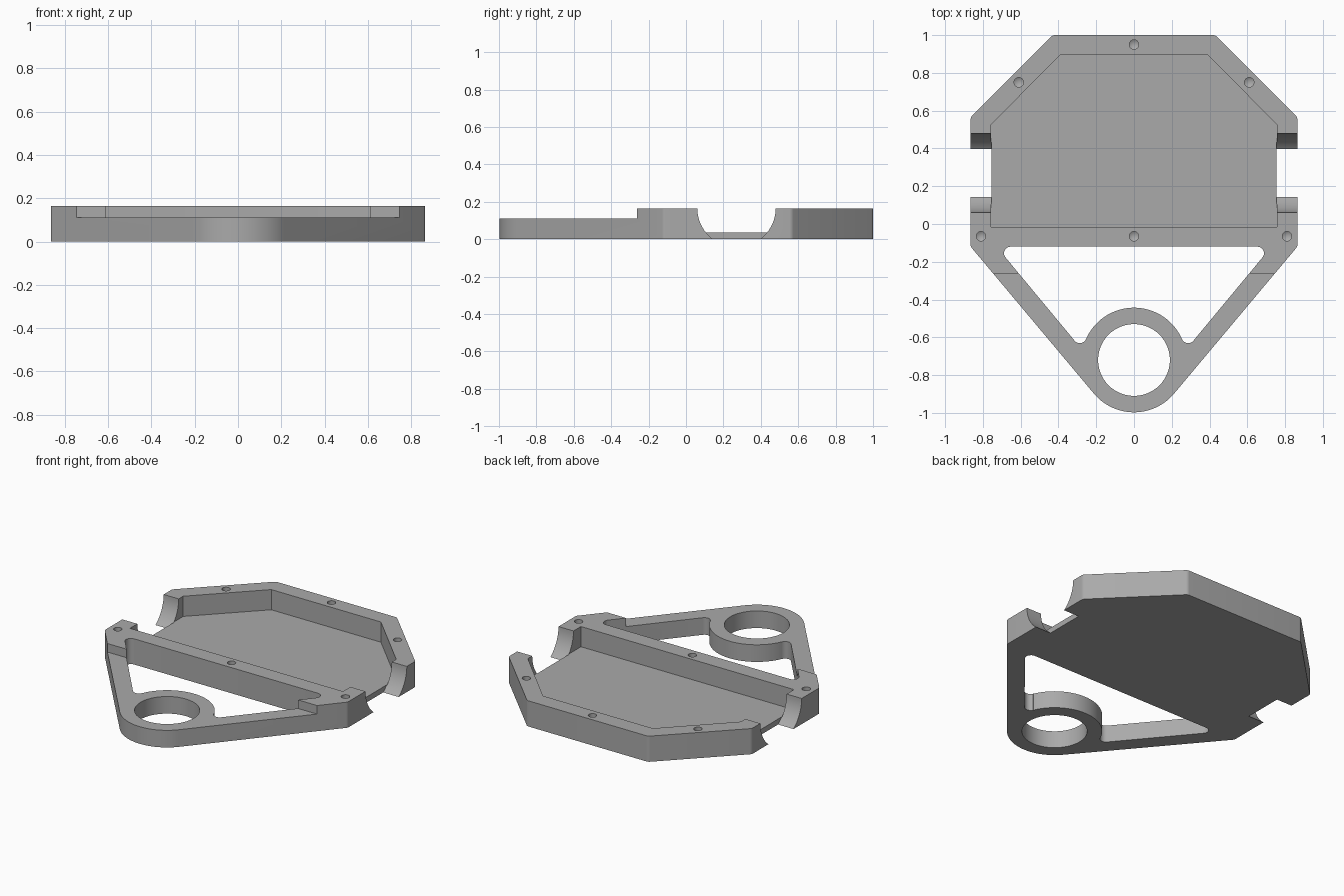
import bpy, bmesh
from math import sin, cos, pi, radians
from mathutils import Matrix, Vector

cube = bpy.data.objects.get("Cube")
if cube:
    bpy.data.objects.remove(cube, do_unlink=True)

HEIGHT, ARM_HEIGHT, FLOOR = 0.165, 0.11, 0.035
RING_Y, RING_R, BORE_R = -0.72, 0.277, 0.19
ARM = -40.4          # direction of the arm's outward normal, degrees

grey = bpy.data.materials.new("plain grey")
grey.use_nodes = True
grey.diffuse_color = (0.4, 0.4, 0.4, 1)
grey.node_tree.nodes["Principled BSDF"].inputs["Base Color"].default_value = (0.4, 0.4, 0.4, 1)


def arc(cx, cy, r, start, end, steps=8):
    angles = [radians(start + (end - start) * i / steps) for i in range(steps + 1)]
    return [(cx + r * cos(a), cy + r * sin(a)) for a in angles]


def mirrored(half):
    return half + [(-x, y) for x, y in reversed(half) if abs(x) > 1e-5]


def make_object(name, bm):
    bmesh.ops.recalc_face_normals(bm, faces=bm.faces)
    mesh = bpy.data.meshes.new(name)
    bm.to_mesh(mesh)
    bm.free()
    mesh.materials.append(grey)
    obj = bpy.data.objects.new(name, mesh)
    bpy.context.collection.objects.link(obj)
    return obj


def prism(name, outline, z0, z1):
    bm = bmesh.new()
    face = bm.faces.new([bm.verts.new((x, y, z0)) for x, y in outline])
    top = bmesh.ops.extrude_face_region(bm, geom=[face])["geom"]
    bmesh.ops.translate(bm, vec=(0, 0, z1 - z0),
                        verts=[v for v in top if isinstance(v, bmesh.types.BMVert)])
    return make_object(name, bm)


def cut(target, cutter):
    cutter.hide_render = True
    mod = target.modifiers.new("cut", 'BOOLEAN')
    mod.operation, mod.solver, mod.object = 'DIFFERENCE', 'EXACT', cutter
    bpy.context.view_layer.objects.active = target
    bpy.ops.object.modifier_apply(modifier=mod.name)
    bpy.data.objects.remove(cutter, do_unlink=True)


# Solid outline: ring end, tapered arms, clipped tray corners
outline = mirrored(arc(0, RING_Y, RING_R, -90, ARM, 16)
                   + arc(0.835, -0.109, 0.03, ARM, 0, 5)
                   + arc(0.835, 0.553, 0.03, 0, 45, 5)
                   + arc(0.418, 0.97, 0.03, 45, 90, 5))
tray = prism("tray_with_ring_arm", outline, 0, HEIGHT)

# Lower step over the arms and ring
cut(tray, prism("step_cutter", [(-1, -1.2), (1, -1.2), (1, -0.262), (-1, -0.262)], ARM_HEIGHT, 0.5))

# Tray pocket
cut(tray, prism("pocket_cutter", mirrored([(0.758, -0.015), (0.758, 0.525), (0.39, 0.895)]), FLOOR, 0.5))

# Window between the arms, with filleted corners, and the ring bore
window = mirrored(arc(0, RING_Y, RING_R, 90, 23.4, 20)
                  + arc(0.287, -0.596, 0.035, 203.4, 360 + ARM, 10)
                  + arc(0.653, -0.155, 0.035, ARM, 90, 10))
cut(tray, prism("window_cutter", window, -0.2, 0.5))
cut(tray, prism("bore_cutter", arc(0, RING_Y, BORE_R, 0, 360, 64)[:-1], -0.2, 0.5))

# Round side notches
for side in (-1, 1):
    bm = bmesh.new()
    place = Matrix.Translation((side * 0.955, 0.27, HEIGHT + 0.002)) @ Matrix.Rotation(pi / 2, 4, 'Y')
    bmesh.ops.create_cone(bm, cap_ends=True, segments=64, radius1=0.21, radius2=0.21,
                          depth=0.4, matrix=place)
    cut(tray, make_object("notch_cutter", bm))

# Blind screw holes with drilled tips
for x, y in mirrored([(0, -0.065), (0.81, -0.065), (0.61, 0.75), (0, 0.95)]):
    hole = prism("hole_cutter", arc(x, y, 0.025, 0, 360, 24)[:-1], 0.06, 0.3)
    bm = bmesh.new()
    bm.from_mesh(hole.data)
    bottom = min(bm.faces, key=lambda f: f.calc_center_median().z)
    tip = bmesh.ops.poke(bm, faces=[bottom])["verts"][0]
    tip.co.z -= 0.015
    bpy.data.objects.remove(hole, do_unlink=True)
    cut(tray, make_object("hole_cutter", bm))

# Smooth curved walls, keep the edges crisp
bpy.ops.object.select_all(action='DESELECT')
tray.select_set(True)
bpy.context.view_layer.objects.active = tray
bpy.ops.object.shade_smooth_by_angle(angle=radians(30))
